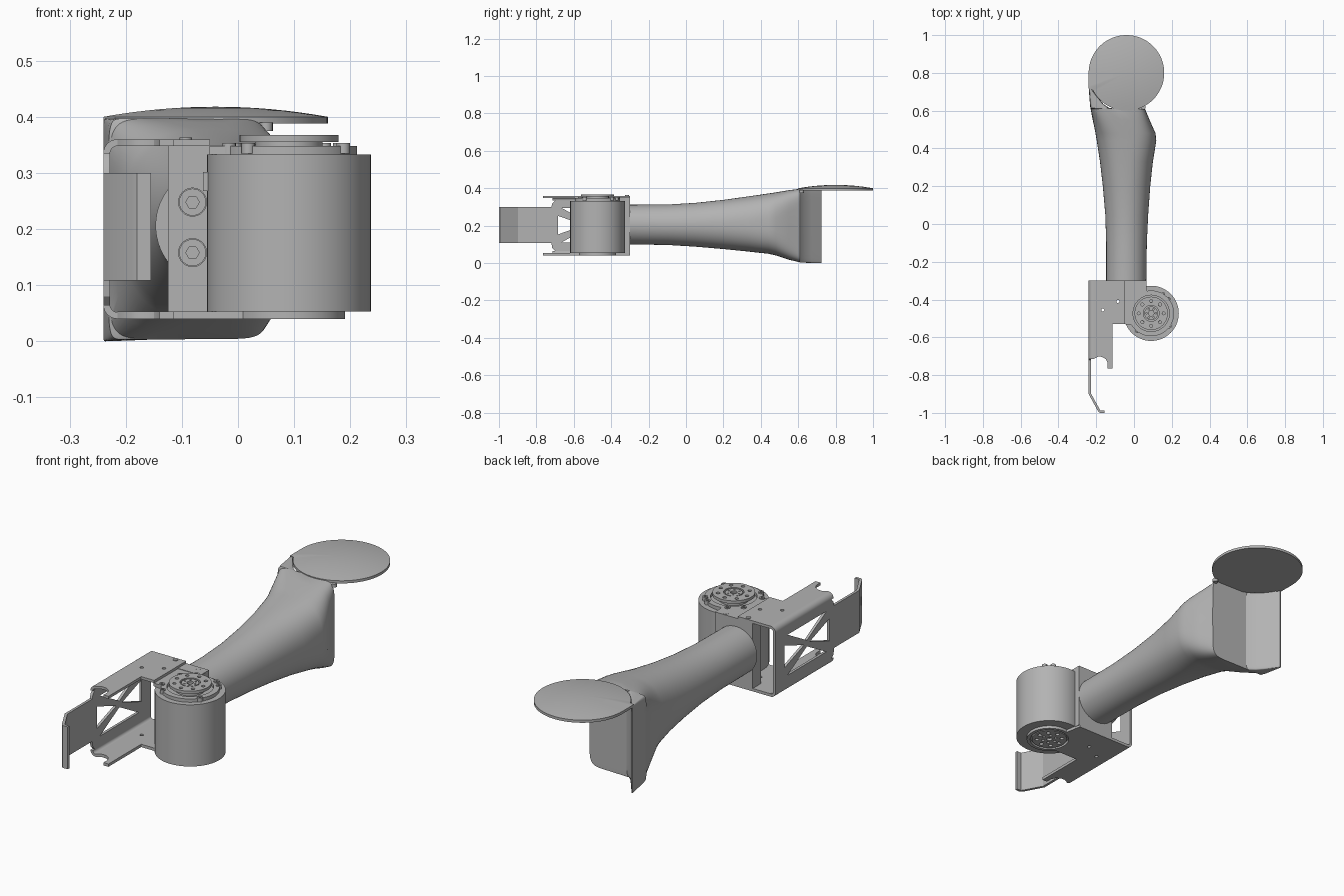
import bpy
import bmesh
from math import sin, cos, pi, radians, copysign
from mathutils import Matrix

if "Cube" in bpy.data.objects:
    bpy.data.objects.remove(bpy.data.objects["Cube"], do_unlink=True)

GREY = bpy.data.materials.new("plain grey")
GREY.use_nodes = True
GREY.diffuse_color = (0.45, 0.45, 0.45, 1)
GREY.node_tree.nodes["Principled BSDF"].inputs["Base Color"].default_value = GREY.diffuse_color

PARTS = []
MOTOR_X, MOTOR_Y = 0.091, -0.473
T = 0.012  # sheet thickness

# Local axes of a flat sheet for each drawing plane
PLANES = {
    "xy": Matrix.Identity(4),
    "xz": Matrix(((1, 0, 0, 0), (0, 0, -1, 0), (0, 1, 0, 0), (0, 0, 0, 1))),
    "yz": Matrix(((0, 0, 1, 0), (1, 0, 0, 0), (0, 1, 0, 0), (0, 0, 0, 1))),
}


def finish(name, bm):
    bmesh.ops.remove_doubles(bm, verts=bm.verts, dist=0.00005)
    bmesh.ops.recalc_face_normals(bm, faces=bm.faces)
    mesh = bpy.data.meshes.new(name)
    bm.to_mesh(mesh)
    bm.free()
    mesh.materials.append(GREY)
    obj = bpy.data.objects.new(name, mesh)
    bpy.context.collection.objects.link(obj)
    PARTS.append(obj)
    return obj


def sheet(name, loops, plane, low, high):
    """Extrude an outline with holes from low to high along the plane normal."""
    curve = bpy.data.curves.new(name + "_outline", "CURVE")
    curve.dimensions = "2D"
    curve.fill_mode = "BOTH"
    curve.extrude = (high - low) / 2
    for loop in loops:
        spline = curve.splines.new("POLY")
        spline.points.add(len(loop) - 1)
        for point, (u, v) in zip(spline.points, loop):
            point.co = (u, v, 0, 1)
        spline.use_cyclic_u = True
    helper = bpy.data.objects.new(name + "_outline", curve)
    bpy.context.collection.objects.link(helper)
    graph = bpy.context.evaluated_depsgraph_get()
    mesh = bpy.data.meshes.new_from_object(helper.evaluated_get(graph))
    bm = bmesh.new()
    bm.from_mesh(mesh)
    middle = (low + high) / 2 * (-1 if plane == "xz" else 1)
    bm.transform(PLANES[plane] @ Matrix.Translation((0, 0, middle)))
    bpy.data.objects.remove(helper)
    bpy.data.curves.remove(curve)
    bpy.data.meshes.remove(mesh)
    return finish(name, bm)


def arc(u, v, radius, start=0, end=360, steps=48):
    count = steps if end - start == 360 else steps + 1
    angles = [radians(start + (end - start) * i / steps) for i in range(count)]
    return [(u + radius * cos(a), v + radius * sin(a)) for a in angles]


def hole_ring(radius, size, count, turn=0):
    return [arc(MOTOR_X + radius * cos(a), MOTOR_Y + radius * sin(a), size, steps=12)
            for a in (turn + 2 * pi * i / count for i in range(count))]


def box(x0, x1, z0, z1):
    return [(x0, z0), (x1, z0), (x1, z1), (x0, z1)]


def on_motor(radius):
    return arc(MOTOR_X, MOTOR_Y, radius, steps=64)


# Forearm: lofted from a round tube to a squared elbow with a side flap
# (y, left x, right x, bottom z, top z, squareness)
STATIONS = [
    (-0.3, -0.147, 0.065, 0.1, 0.312, 2),
    (-0.1, -0.147, 0.068, 0.097, 0.313, 2),
    (0.05, -0.152, 0.075, 0.088, 0.322, 2),
    (0.2, -0.165, 0.086, 0.075, 0.338, 2.1),
    (0.33, -0.18, 0.1, 0.062, 0.356, 2.3),
    (0.44, -0.197, 0.118, 0.05, 0.372, 2.7),
    (0.48, -0.204, 0.114, 0.041, 0.378, 3),
    (0.55, -0.218, 0.083, 0.018, 0.39, 4.5),
    (0.61, -0.23, 0.058, 0.004, 0.397, 8),
    (0.613, -0.231, -0.13, 0.003, 0.397, 9),
    (0.635, -0.233, -0.162, 0.002, 0.397, 10),
    (0.67, -0.236, -0.19, 0.001, 0.397, 10),
    (0.725, -0.24, -0.233, 0, 0.397, 10),
]


def loft(name, stations, steps=64):
    bm = bmesh.new()
    rings = []
    for y, x0, x1, z0, z1, n in stations:
        ring = []
        for i in range(steps):
            c, s = cos(2 * pi * i / steps), sin(2 * pi * i / steps)
            px = copysign(abs(c) ** (2 / n), c) * (x1 - x0) / 2 + (x0 + x1) / 2
            pz = copysign(abs(s) ** (2 / n), s) * (z1 - z0) / 2 + (z0 + z1) / 2
            ring.append(bm.verts.new((px, y, pz)))
        rings.append(ring)
    for a, b in zip(rings, rings[1:]):
        for i in range(steps):
            j = (i + 1) % steps
            bm.faces.new((a[i], a[j], b[j], b[i]))
    bm.faces.new(rings[0])
    bm.faces.new(rings[-1])
    return finish(name, bm)


loft("forearm", STATIONS)


# Elbow pad: shallow dome with one side squared off against the flap
def dome(name, cx, cy, radius, steps=96, levels=8):
    bm = bmesh.new()
    rings = []
    for level in range(levels, -1, -1):
        s = max(level / levels, 0.01)
        heights = [0.388, 0.4] if level == levels else [0.418 - 0.018 * s * s]
        for z in heights:
            ring = []
            for i in range(steps):
                a = 2 * pi * i / steps
                r = radius / abs(cos(a)) if pi < a < radians(203) else radius
                ring.append(bm.verts.new((cx + s * r * cos(a), cy + s * r * sin(a), z)))
            rings.append(ring)
    for a, b in zip(rings, rings[1:]):
        for i in range(steps):
            j = (i + 1) % steps
            bm.faces.new((a[i], a[j], b[j], b[i]))
    bm.faces.new(rings[0])
    bm.faces.new(rings[-1])
    return finish(name, bm)


dome("elbow_pad", -0.04, 0.8, 0.2)
sheet("pad_peg", [arc(0.05, 0.618, 0.012, steps=16)], "xy", 0.375, 0.39)

# Bracket side web with a crossed window, running on into the front fin
YC, ZC = -0.525, 0.203


def window(points, flip_y, flip_z):
    return [(YC + flip_y * u, ZC + flip_z * v) for u, v in points]


side_gap = [(0.16, -0.05), (0.16, 0.05), (0.02, 0)]
end_gap = [(-0.14, 0.092), (0.14, 0.092), (0, 0.014)]
web = [(-0.3, 0.065), (-0.3, 0.335), (-0.7, 0.335), (-0.715, 0.32), (-0.72, 0.3),
       (-0.9, 0.3), (-0.9, 0.108), (-0.72, 0.108), (-0.715, 0.08), (-0.7, 0.065)]
sheet("bracket_web", [web, window(side_gap, 1, 1), window(side_gap, -1, 1),
                      window(end_gap, 1, 1), window(end_gap, 1, -1)], "yz", -0.24, -0.24 + T)
fin = [(-0.24, -0.9), (-0.19, -0.992), (-0.18, -1), (-0.155, -1),
       (-0.155, -0.988), (-0.178, -0.988), (-0.228, -0.897)]
sheet("fin_tip", [fin], "xy", 0.108, 0.3)

# Rounded folds joining the web to the two plates
R = 0.025
for name, z, start in (("upper_fold", 0.335, 90), ("lower_fold", 0.065, 180)):
    outer = arc(-0.24 + R, z, R, start, start + 90, 10)
    inner = arc(-0.24 + R, z, R - T, start, start + 90, 10)
    sheet(name, [outer + inner[::-1]], "xz", -0.715, -0.3)

# Plates with scalloped front edge
FRONT_EDGE = [(-0.115, -0.53), (-0.115, -0.765), (-0.14, -0.765), (-0.14, -0.735),
              (-0.15, -0.715), (-0.17, -0.703), (-0.19, -0.702), (-0.215, -0.715)]
small_holes = [arc(x, y, 0.008, steps=12) for x, y in ((-0.165, -0.455), (-0.085, -0.41))]
top_outline = [(-0.215, -0.3), (-0.05, -0.3), (-0.05, -0.53)] + FRONT_EDGE
sheet("upper_plate", [top_outline] + small_holes, "xy", 0.348, 0.36)
round_end = arc(MOTOR_X, MOTOR_Y, 0.1, -145, 100, 48)[::-1]
low_outline = [(-0.215, -0.3), (0.06, -0.3)] + round_end + [(-0.03, -0.53)] + FRONT_EDGE
sheet("lower_plate", [low_outline, on_motor(0.085)] + small_holes, "xy", 0.04, 0.053)

# Motor flange under the upper plate
collar = arc(MOTOR_X, MOTOR_Y, 0.121, -150, 100, 48)[::-1]
sheet("motor_flange", [[(-0.052, -0.3), (0.06, -0.3)] + collar + [(-0.052, -0.53)],
                       on_motor(0.096)], "xy", 0.333, 0.348)

# Motor body, rotor and rear cover
sheet("motor_body", [on_motor(0.146)], "xy", 0.053, 0.333)
sheet("rotor_hub", [on_motor(0.06)], "xy", 0.333, 0.357)
sheet("rotor_disc", [on_motor(0.088), on_motor(0.042)] + hole_ring(0.066, 0.008, 8),
      "xy", 0.355, 0.368)
sheet("rotor_boss", [on_motor(0.036), on_motor(0.014)] + hole_ring(0.025, 0.004, 6),
      "xy", 0.355, 0.366)
sheet("rear_cover", [on_motor(0.077), on_motor(0.012)] + hole_ring(0.055, 0.009, 8)
      + hole_ring(0.03, 0.007, 6), "xy", 0.042, 0.054)
sheet("cable_socket", [box(-0.062, -0.045, 0.268, 0.302)], "xz", -0.49, -0.4)

# Mounting block holding the forearm, with two counterbored bolts
BOLTS = [(-0.081, 0.158), (-0.081, 0.248)]
block = box(-0.125, 0.065, 0.05, 0.35)
sheet("mount_block", [block] + [arc(x, z, 0.025, steps=32) for x, z in BOLTS],
      "xz", -0.36, -0.3)
for x, z in BOLTS:
    sheet("mount_bolt", [arc(x, z, 0.024, steps=32), arc(x, z, 0.012, steps=6)],
          "xz", -0.358, -0.31)

# Screw heads around the motor and along the rear edge
for angle in (40, 58, 112, 145, 205, 232, 325):
    a = radians(angle)
    x, y = MOTOR_X + 0.118 * cos(a), MOTOR_Y + 0.118 * sin(a)
    sheet("flange_screw", [arc(x, y, 0.012, steps=16), arc(x, y, 0.006, steps=6)],
          "xy", 0.335, 0.353)
for x, top in ((-0.093, 0.363), (0.02, 0.351)):
    sheet("rear_screw", [arc(x, -0.315, 0.011, steps=16)], "xy", top - 0.02, top)

# Smooth curved surfaces, keep edges crisp
bpy.ops.object.select_all(action="DESELECT")
for part in PARTS:
    part.select_set(True)
bpy.context.view_layer.objects.active = PARTS[0]
bpy.ops.object.shade_smooth_by_angle(angle=radians(32))
